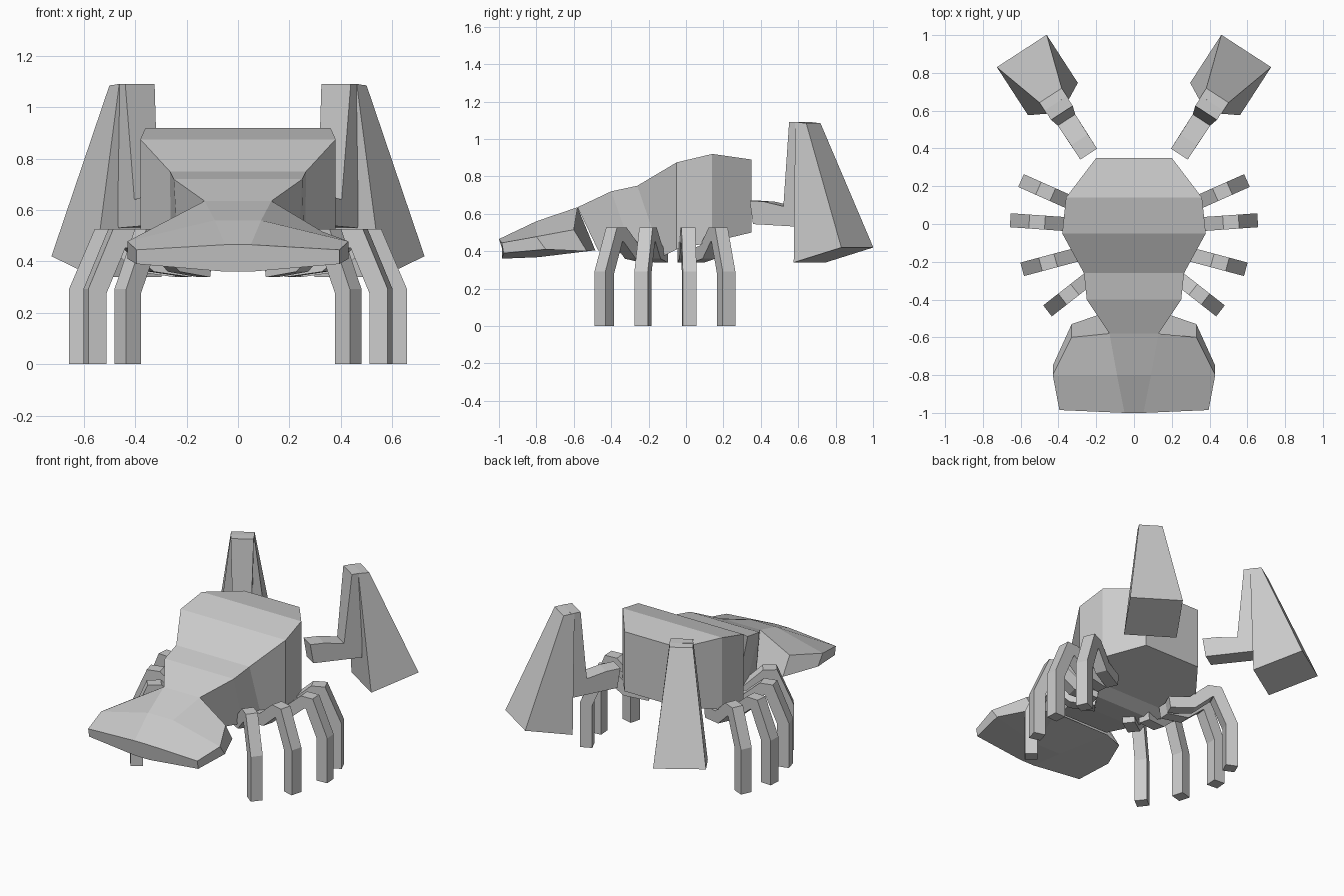
import bpy, bmesh
from math import cos, sin, radians
from mathutils import Vector

if "Cube" in bpy.data.objects:
    bpy.data.objects.remove(bpy.data.objects["Cube"])


def loft(name, rings, mirror=False):
    """Skin closed rings of points, cap the ends, optionally mirror across x."""
    bm = bmesh.new()
    vs = [[bm.verts.new(p) for p in r] for r in rings]
    n = len(vs[0])
    for a, b in zip(vs, vs[1:]):
        for i in range(n):
            j = (i + 1) % n
            bm.faces.new((a[i], a[j], b[j], b[i]))
    bm.faces.new(vs[0])
    bm.faces.new(vs[-1])
    bmesh.ops.recalc_face_normals(bm, faces=bm.faces)
    me = bpy.data.meshes.new(name)
    bm.to_mesh(me)
    bm.free()
    ob = bpy.data.objects.new(name, me)
    bpy.context.collection.objects.link(ob)
    if mirror:
        ob.modifiers.new("Mirror", 'MIRROR')
    return ob


def symmetric(half):
    return half + [(-x, y, z) for x, y, z in reversed(half)]


# Body: each row is the right-hand top and bottom point of one section
loft("body", [symmetric(r) for r in (
    [(.13, -.58, .635), (.18, -.47, .405)],
    [(.25, -.40, .72), (.23, -.28, .38)],
    [(.265, -.26, .75), (.26, -.13, .37)],
    [(.38, -.05, .875), (.38, -.05, .41)],
    [(.36, .14, .92), (.36, .14, .45)],
    [(.20, .35, .89), (.20, .35, .50)])])

# Broad flat plate at the front
loft("front_plate", [symmetric(r) for r in (
    [(.05, -1, .465), (.395, -.985, .445), (.395, -.975, .39), (.05, -.985, .36)],
    [(.09, -.80, .56), (.43, -.80, .478), (.43, -.75, .41), (.09, -.79, .368)],
    [(.13, -.58, .635), (.33, -.60, .515), (.33, -.53, .40), (.20, -.485, .405)])])

# Legs: side path as (distance in from the foot's outer side, height)
LEG_PATH = [(.037, 0), (.037, .285), (.125, .49), (.17, .49), (.28, .395), (.42, .375)]


def leg(name, x, y, angle, w=.037):
    u = Vector((cos(radians(angle)), sin(radians(angle)), 0))
    v = Vector((-u.y, u.x, 0))
    up = Vector((0, 0, 1))
    pts = [Vector(p) for p in LEG_PATH]
    rings = []
    for i, p in enumerate(pts):
        before = (p - pts[i - 1]).normalized() if i else None
        after = (pts[i + 1] - p).normalized() if i < len(pts) - 1 else None
        a, b = before or after, after or before
        t = (a + b).normalized()
        k = w / max(.5, t.dot(a))
        off = -u * (-t.y * k) + up * (t.x * k)
        c = Vector((x, y, 0)) - u * p.x + up * p.y
        rings.append([c + off + v * w, c + off - v * w, c - off - v * w, c - off + v * w])
    loft(name, rings, True)


for i, (x, y, a) in enumerate([(.598, .23, 24), (.655, .02, 4),
                               (.592, -.24, -15), (.458, -.46, -38)]):
    leg(f"leg_pair_{i + 1}", x, y, a)


# Arms and claws: s runs out along the arm, t across it
def at(s, t, z):
    return (.24 + .545 * s + .84 * t, .37 + .84 * s - .545 * t, z)


ARM = [(0, .67, .053), (.09, .665, .053), (.215, .64, .055), (.26, 1.09, .068),
       (.32, 1.09, .068), (.33, .53, .055), (.02, .545, .053)]
loft("arms", [[at(s, side * w, z) for s, z, w in ARM] for side in (-1, 1)], True)


def claw_ring(s0, z0, s1, z1, w):
    return [at(s0, -w, z0), at(s0, w, z0), at(s1, w, z1), at(s1, -w, z1)]


loft("claws", [claw_ring(.347, .34, .65, .42, .157),
               claw_ring(.30, 1.09, .37, 1.085, .07)], True)
